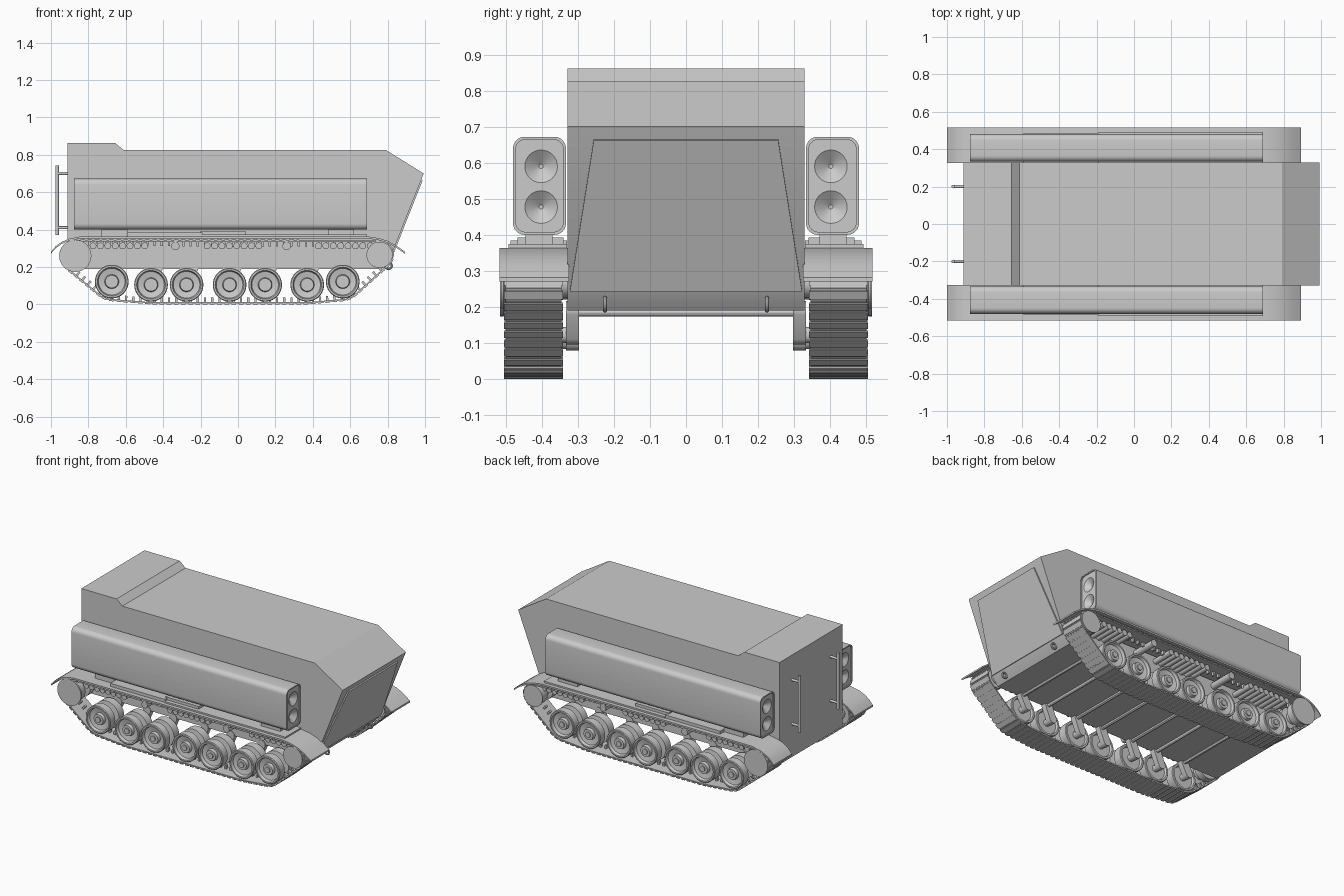
import bpy, bmesh, math
from mathutils import Matrix, Vector
from mathutils.geometry import convex_hull_2d

if "Cube" in bpy.data.objects:
    bpy.data.objects.remove(bpy.data.objects["Cube"])


def finish(bm, name, mirror=False):
    bmesh.ops.remove_doubles(bm, verts=bm.verts, dist=1e-5)
    bmesh.ops.recalc_face_normals(bm, faces=bm.faces)
    me = bpy.data.meshes.new(name)
    bm.to_mesh(me)
    bm.free()
    ob = bpy.data.objects.new(name, me)
    bpy.context.collection.objects.link(ob)
    if mirror:
        m = ob.modifiers.new("Mirror", 'MIRROR')
        m.use_axis = (False, True, False)
        m.use_mirror_merge = False
    return ob


def add_prism(bm, pts, y0, y1):
    """Extrude an x-z outline from y0 to y1."""
    face = bm.faces.new([bm.verts.new((x, y0, z)) for x, z in pts])
    ext = bmesh.ops.extrude_face_region(bm, geom=[face])
    vs = [v for v in ext['geom'] if isinstance(v, bmesh.types.BMVert)]
    bmesh.ops.translate(bm, vec=(0, y1 - y0, 0), verts=vs)


def prism(name, pts, y0, y1, mirror=False):
    bm = bmesh.new()
    add_prism(bm, pts, y0, y1)
    return finish(bm, name, mirror)


def add_rod(bm, a, b, r, r2=None, seg=20):
    a, b = Vector(a), Vector(b)
    rot = (b - a).to_track_quat('Z', 'Y').to_matrix().to_4x4()
    bmesh.ops.create_cone(bm, cap_ends=True, segments=seg, radius1=r, radius2=r if r2 is None else r2,
                          depth=(b - a).length, matrix=Matrix.Translation((a + b) / 2) @ rot)


def add_box(bm, lo, hi):
    lo, hi = Vector(lo), Vector(hi)
    m = Matrix.Translation((lo + hi) / 2) @ Matrix.Diagonal((hi - lo).to_4d())
    return bmesh.ops.create_cube(bm, size=1, matrix=m)['verts']


def lathe(name, prof, x, z, seg=40):
    """Spin a (radius, y) profile about a y-axis line, mirrored to both sides."""
    bm = bmesh.new()
    vs = [bm.verts.new((x + r, y, z)) for r, y in prof]
    es = [bm.edges.new(p) for p in zip(vs, vs[1:])]
    bmesh.ops.spin(bm, geom=vs + es, cent=(x, 0, z), axis=(0, 1, 0), angle=2 * math.pi, steps=seg)
    return finish(bm, name, True)


def rounded_bar(name, lo, hi, r, mirror=False):
    """Box with its lengthwise (x) edges rounded."""
    bm = bmesh.new()
    add_box(bm, lo, hi)
    es = [e for e in bm.edges if abs(e.verts[0].co.x - e.verts[1].co.x) > 1e-4]
    bmesh.ops.bevel(bm, geom=es, offset=r, segments=6, profile=0.5, affect='EDGES')
    return finish(bm, name, mirror)


def cut(target, cutter):
    m = target.modifiers.new("Cut", 'BOOLEAN')
    m.operation, m.solver, m.object = 'DIFFERENCE', 'EXACT', cutter
    bpy.context.view_layer.objects.active = target
    bpy.ops.object.modifier_apply(modifier=m.name)
    bpy.data.objects.remove(cutter)


# Hull
prism("hull", [(-.912, .19), (-.912, .862), (-.655, .862), (-.612, .826), (.79, .826),
               (.993, .70), (.812, .243), (.77, .19)], -.329, .329)

# Sloped bow ramp plate
bm = bmesh.new()
lo, hi = Vector((.812, 0, .243)), Vector((.993, 0, .70))
n = Vector((hi.z - lo.z, 0, lo.x - hi.x)).normalized()
corner = lambda y, z: lo.lerp(hi, (z - lo.z) / (hi.z - lo.z)) + Vector((0, y, 0))
quad = [corner(-.322, .246), corner(.322, .246), corner(.256, .664), corner(-.256, .664)]
back = [bm.verts.new(p - n * .004) for p in quad]
front = [bm.verts.new(p + n * .008) for p in quad]
bm.faces.new(back)
bm.faces.new(front)
for i in range(4):
    j = (i + 1) % 4
    bm.faces.new((back[i], back[j], front[j], front[i]))
finish(bm, "bow_ramp")

# Tow rings under the bow
for y in (-.225, .225):
    bpy.ops.mesh.primitive_torus_add(location=(.805, y, .207), rotation=(math.pi / 2, 0, 0), major_radius=.017,
                                     minor_radius=.006, major_segments=24, minor_segments=8)
    bpy.context.object.name = "tow_ring"

# Rear grab handles
bm = bmesh.new()
add_rod(bm, (-.967, .2, .37), (-.967, .2, .742), .009)
for z in (.41, .70):
    add_rod(bm, (-.967, .2, z), (-.905, .2, z), .008)
finish(bm, "rear_handle", True)

# Side pods with recessed ends and twin conical lamps at both ends
X0, X1 = -.878, .69
pod = rounded_bar("side_pod", (X0, .333, .40), (X1, .48, .672), .032)
for x, s in ((X0, -1), (X1, 1)):
    a, b = sorted((x - s * .006, x + s * .02))
    cut(pod, rounded_bar("recess_cutter", (a, .341, .408), (b, .472, .664), .026))
    for z in (.59, .477):
        bm = bmesh.new()
        add_rod(bm, (x - s * .034, .402, z), (x - s * .0055, .402, z), .006, .046, 32)
        cut(pod, finish(bm, "lamp_cutter"))
m = pod.modifiers.new("Mirror", 'MIRROR')
m.use_axis = (False, True, False)
m.use_mirror_merge = False

# Fenders with down-curved ends
top = [(-1.0, .282), (-.975, .311), (-.945, .333), (-.905, .351), (-.84, .364), (.69, .364),
       (.755, .354), (.80, .340), (.845, .316), (.892, .282)]
prism("fender", top + [(x, z - .011) for x, z in reversed(top)], .325, .517, True)

# Plates and supports between fender and pod
bm = bmesh.new()
add_box(bm, (-.59, .33, .36), (-.19, .487, .384))
add_box(bm, (-.19, .33, .36), (.69, .493, .374))
add_box(bm, (-.20, .34, .37), (.04, .467, .392))
for x in (-.66, .55):
    add_box(bm, (x - .07, .37, .36), (x + .07, .445, .404))
finish(bm, "fender_plates", True)

# Road wheels: twin dished discs on a hub
R = .09
wheels = [(-.675, .122), (-.465, .105), (-.275, .105), (-.045, .105), (.145, .105), (.37, .105), (.56, .122)]
prof = [(0, .325), (.022, .325), (.022, .36), (.07, .36), (.075, .345), (R - .004, .345), (R, .349), (R, .403),
        (.07, .406), (.03, .41), (.03, .435), (.07, .439), (R, .442), (R, .491), (R - .004, .495),
        (.077, .495), (.071, .477), (.038, .470), (.034, .490), (.018, .490), (.018, .497), (0, .497)]
for x, z in wheels:
    lathe("road_wheel", prof, x, z)

# Swing arms and torsion bars
bm = bmesh.new()
for wx, wz in wheels:
    p, q = Vector((wx, wz)), Vector((wx + .035, .19))
    ang = math.atan2(q.y - p.y, q.x - p.x)
    pts = []
    for c, off in ((q, -math.pi / 2), (p, math.pi / 2)):
        for i in range(11):
            t = ang + off + math.pi * i / 10
            pts.append((c.x + .026 * math.cos(t), c.y + .026 * math.sin(t)))
    add_prism(bm, pts, .297, .333)
finish(bm, "swing_arms", True)
bm = bmesh.new()
for wx, wz in wheels:
    add_rod(bm, (wx + .035, -.31, .184), (wx + .035, .31, .184), .011, seg=12)
finish(bm, "torsion_bars")

# Rear idler and front drive wheel with outer caps
for name, x, z, r, cap, y in (("rear_idler", -.87, .26, .073, .086, .516), ("drive_wheel", .757, .265, .065, .070, .512)):
    lathe(name, [(0, .32), (.04, .32), (.04, .355), (r, .355), (r, .40), (.04, .405), (.04, .445),
                 (r, .45), (r, .502), (cap, .506), (cap, y), (0, y)], x, z)

# Return rollers: three rows of eight and two larger singles
bm = bmesh.new()
for start in (-.775, -.165, .43):
    for i in range(8):
        add_rod(bm, (start + i * .0395, .32, .313), (start + i * .0395, .475, .313), .018, seg=16)
for x in (-.335, .26):
    add_rod(bm, (x, .32, .312), (x, .495, .312), .022)
finish(bm, "return_rollers", True)

# Track: links along the belt wrapped around all wheels
circles = [(x, z, R + .007) for x, z in wheels] + [(-.87, .26, .080), (.757, .265, .072)]
pts = [Vector((x + r * math.cos(a * math.pi / 36), z + r * math.sin(a * math.pi / 36)))
       for x, z, r in circles for a in range(72)]
loop = [pts[i] for i in convex_hull_2d(pts)]
segs = list(zip(loop, loop[1:] + loop[:1]))
if sum(a.x * b.y - b.x * a.y for a, b in segs) < 0:
    loop.reverse()
    segs = list(zip(loop, loop[1:] + loop[:1]))
total = sum((b - a).length for a, b in segs)
N = 100
pitch = total / N


def along(d):
    d %= total
    for a, b in segs:
        length = (b - a).length
        if d <= length:
            return a.lerp(b, d / length)
        d -= length
    return loop[0]


bm = bmesh.new()
for i in range(N):
    a, b = along(i * pitch), along((i + 1) * pitch)
    c, t = (a + b) / 2, (b - a).normalized()
    vs = add_box(bm, (-pitch * .5, .345, -.004), (pitch * .5, .501, .004))
    vs += add_box(bm, (-pitch * .32, .341, .002), (pitch * .32, .505, .008))
    vs += add_box(bm, (-.006, .412, -.028), (.006, .432, -.003))
    rot = Matrix(((t.x, 0, t.y), (0, 1, 0), (t.y, 0, -t.x))).to_4x4()
    bmesh.ops.transform(bm, matrix=Matrix.Translation((c.x, 0, c.y)) @ rot, verts=vs)
finish(bm, "track", True)

# Smooth the rounded parts, keep hard edges
bpy.ops.object.select_all(action='SELECT')
bpy.context.view_layer.objects.active = bpy.context.selected_objects[0]
bpy.ops.object.shade_smooth_by_angle(angle=math.radians(30))
